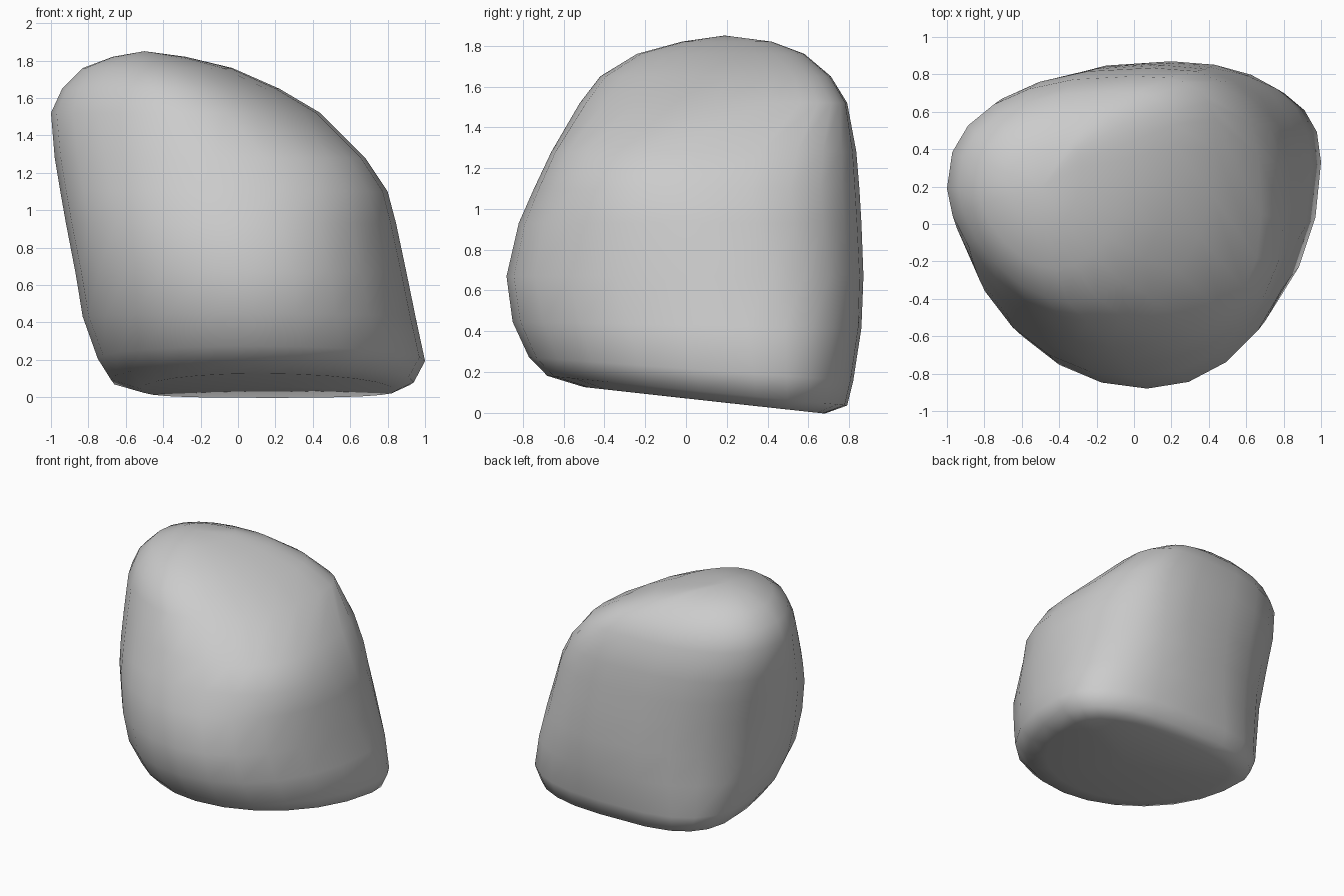
import bpy, bmesh
from math import sin, cos, pi

if "Cube" in bpy.data.objects:
    bpy.data.objects.remove(bpy.data.objects["Cube"])

# Boulder slices: z, left (x, y), right (x, y), front (x, y), back (x, y)
SLICES = [
    (0.00, -0.52, 0.25, 0.84, 0.35, 0.10, -0.50, 0.20, 0.68),
    (0.05, -0.68, 0.20, 0.94, 0.35, 0.10, -0.68, 0.20, 0.79),
    (0.17, -0.75, 0.15, 1.00, 0.33, 0.10, -0.77, 0.20, 0.82),
    (0.42, -0.83, 0.10, 0.95, 0.30, 0.08, -0.85, 0.20, 0.86),
    (0.67, -0.87, 0.07, 0.90, 0.20, 0.07, -0.88, 0.20, 0.87),
    (0.93, -0.92, 0.10, 0.845, 0.10, 0.00, -0.82, 0.18, 0.86),
    (1.10, -0.95, 0.13, 0.80, 0.03, -0.05, -0.745, 0.15, 0.85),
    (1.28, -0.98, 0.17, 0.68, 0.05, -0.12, -0.66, 0.10, 0.835),
    (1.52, -1.00, 0.19, 0.44, 0.40, -0.25, -0.52, 0.00, 0.79),
    (1.65, -0.94, 0.19, 0.22, 0.42, -0.35, -0.42, -0.10, 0.71),
    (1.76, -0.83, 0.20, -0.03, 0.35, -0.42, -0.24, -0.25, 0.58),
    (1.82, -0.67, 0.20, -0.28, 0.30, -0.48, -0.02, -0.35, 0.42),
]
STEPS = 6  # points per quarter of a slice


def bottom_tilt(z, y):
    # the underside rises toward the front
    return z + 0.11 * max(0, 1 - z / 0.5) * (0.65 - y)


def bump(z, centre, width):
    return max(0, 1 - abs(z - centre) / width)


def arc(a, b, corner, n):
    # rounded quarter from a toward b, bulging to the corner
    pts = []
    for i in range(STEPS):
        t = i / STEPS * pi / 2
        c, s = cos(t) ** (2 / n), sin(t) ** (2 / n)
        ox, oy = a[0] + b[0] - corner[0], a[1] + b[1] - corner[1]
        pts.append((ox + c * (a[0] - ox) + s * (b[0] - ox),
                    oy + c * (a[1] - oy) + s * (b[1] - oy)))
    return pts


def ring(s):
    z, L, R, F, B = s[0], s[1:3], s[3:5], s[5:7], s[7:9]
    # corner fullness: shoulders at back right and front right, foot at back left
    back_right = 2.45 + 0.8 * bump(z, 1.42, 0.4)
    back_left = 2.4 + 0.9 * bump(z, 0.05, 0.4)
    front_left = 2.0 - 0.35 * bump(z, 1.6, 0.6)
    front_right = 2.05 + 0.4 * bump(z, 1.25, 0.25)
    pts = (arc(R, B, (R[0], B[1]), back_right) + arc(B, L, (L[0], B[1]), back_left)
           + arc(L, F, (L[0], F[1]), front_left) + arc(F, R, (R[0], F[1]), front_right))
    return [(x, y, bottom_tilt(z, y)) for x, y in pts]


bm = bmesh.new()
rings = [[bm.verts.new(p) for p in ring(s)] for s in SLICES]
n = 4 * STEPS
for lo, hi in zip(rings, rings[1:]):
    for i in range(n):
        j = (i + 1) % n
        bm.faces.new((lo[i], lo[j], hi[j], hi[i]))

# Rounded crown and shallow underside
top = bm.verts.new((-0.50, 0.19, 1.85))
base = bm.verts.new((0.17, 0.10, 0.06))
for i in range(n):
    j = (i + 1) % n
    bm.faces.new((rings[-1][i], rings[-1][j], top))
    bm.faces.new((rings[0][j], rings[0][i], base))
bmesh.ops.recalc_face_normals(bm, faces=bm.faces)
for f in bm.faces:
    f.smooth = True

mesh = bpy.data.meshes.new("boulder")
bm.to_mesh(mesh)
bm.free()
boulder = bpy.data.objects.new("boulder", mesh)
bpy.context.collection.objects.link(boulder)
